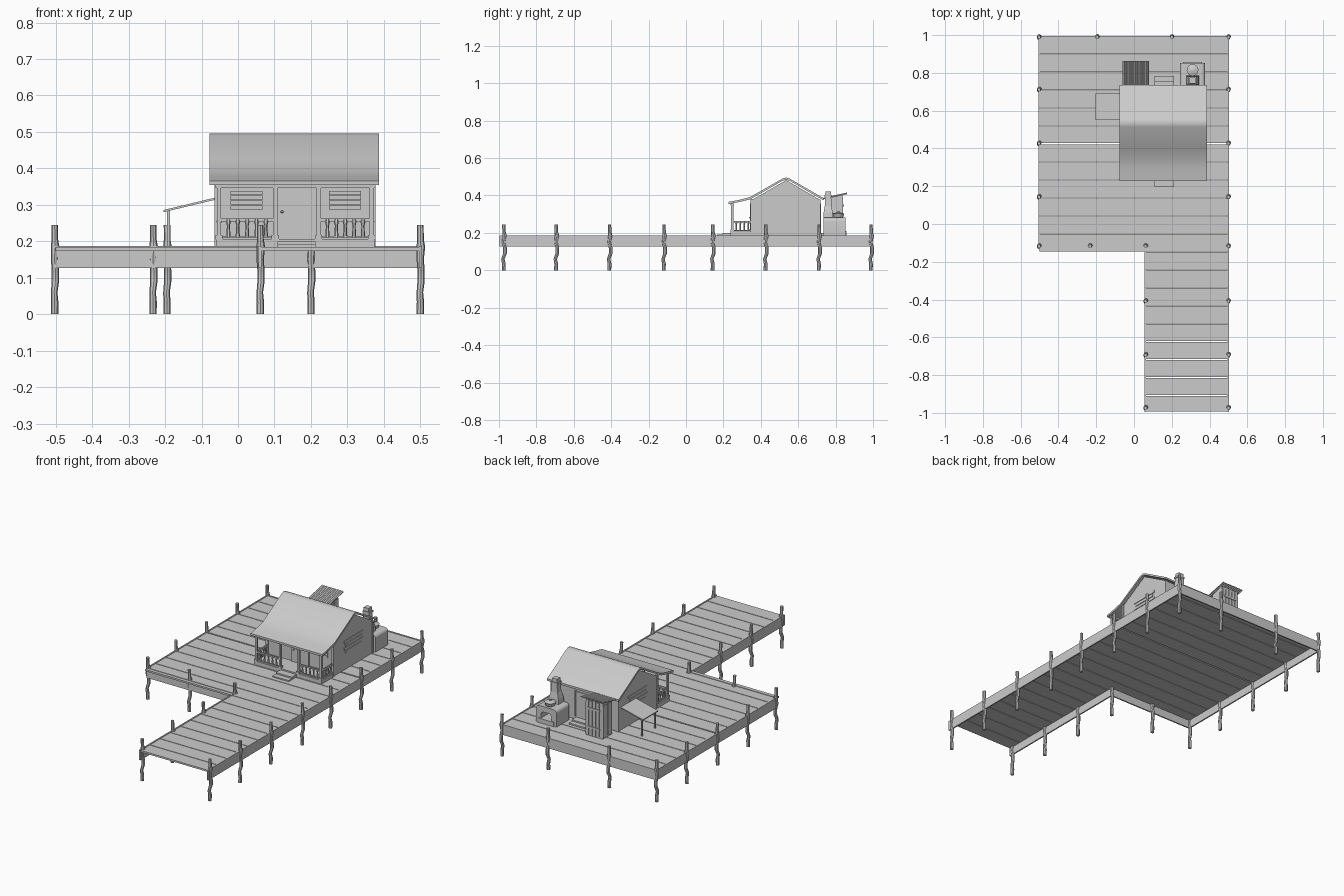
import bpy, bmesh, math
from mathutils import Vector

if "Cube" in bpy.data.objects:
    bpy.data.objects.remove(bpy.data.objects["Cube"])


def finish(name, bm, smooth=False):
    bmesh.ops.recalc_face_normals(bm, faces=bm.faces)
    me = bpy.data.meshes.new(name)
    bm.to_mesh(me)
    bm.free()
    ob = bpy.data.objects.new(name, me)
    bpy.context.collection.objects.link(ob)
    if smooth:
        bpy.ops.object.select_all(action='DESELECT')
        ob.select_set(True)
        bpy.context.view_layer.objects.active = ob
        bpy.ops.object.shade_smooth_by_angle(angle=math.radians(40))
    return ob


def prism(name, axis, profile, a, b, smooth=False):
    """Extrude a 2D profile along x (profile = y,z) or y (profile = x,z)."""
    bm = bmesh.new()
    at = (lambda p, t: (t, p[0], p[1])) if axis == 'x' else (lambda p, t: (p[0], t, p[1]))
    lo = [bm.verts.new(at(p, a)) for p in profile]
    hi = [bm.verts.new(at(p, b)) for p in profile]
    bm.faces.new(lo)
    bm.faces.new(hi)
    for i in range(len(lo)):
        j = (i + 1) % len(lo)
        bm.faces.new((lo[i], lo[j], hi[j], hi[i]))
    return finish(name, bm, smooth)


def box(name, x0, x1, y0, y1, z0, z1):
    return prism(name, 'x', [(y0, z0), (y1, z0), (y1, z1), (y0, z1)], x0, x1)


def lathe(name, rings, sides=8, smooth=True):
    """Stack of rings (x, y, z, radius) skinned and capped."""
    bm = bmesh.new()
    loops = [[bm.verts.new((x + r * math.cos(k * math.tau / sides),
                            y + r * math.sin(k * math.tau / sides), z))
              for k in range(sides)] for x, y, z, r in rings]
    for lo, hi in zip(loops, loops[1:]):
        for k in range(sides):
            j = (k + 1) % sides
            bm.faces.new((lo[k], lo[j], hi[j], hi[k]))
    bm.faces.new(loops[0])
    bm.faces.new(loops[-1])
    return finish(name, bm, smooth)


def sheet(profile, t):
    """Give an open profile a thickness downwards."""
    return profile + [(u, v - t) for u, v in reversed(profile)]


# deck boards across the L shape
pitch = 0.0951
y = 0.992
while y > -0.98:
    y0 = max(y - pitch, -0.996)
    if y0 < -0.75:
        y0 = max(y0, -0.996)
    x0 = -0.5 if y > -0.09 else 0.06
    gap = 0.008 if abs(y0 - 0.42) < 0.03 else 0.004
    box("deck_board", x0, 0.5, y0 + gap, y, 0.174, 0.184)
    y = y0

# skirt beams, open at the pier end
W = 0.008
for x0, x1, y0, y1 in [(0.496, 0.504, -0.996, 0.994), (-0.506, -0.498, -0.126, 0.994),
                       (-0.506, 0.504, 0.986, 0.994), (-0.506, 0.064, -0.126, -0.118),
                       (0.056, 0.064, -0.996, -0.118)]:
    box("skirt_beam", x0, x1, y0, y1, 0.127, 0.187)

# crooked piles
sway = [(0, 0, .010), (.035, .001, .010), (.06, -.004, .009), (.09, .007, .010), (.12, .007, .010),
        (.15, -.001, .010), (.185, .005, .012), (.205, .002, .009), (.245, .001, .009)]
piles = [(0.5, v) for v in (.988, .71, .425, .142, -.119, -.41, -.695, -.975)]
piles += [(-0.503, v) for v in (.988, .71, .425, .142, -.119)]
piles += [(-.195, .988), (.2, .988), (-.233, -.119)]
piles += [(0.061, v) for v in (-.119, -.41, -.695, -.975)]
for px, py in piles:
    lathe("pile", [(px + .3 * d, py + d, z, r) for z, d, r in sway], 8)

# house body, porch floor and roof
prism("house_walls", 'x', [(.352, .187), (.715, .187), (.715, .378), (.535, .482), (.352, .376)], -.06, .373)
box("porch_floor", -.06, .375, .237, .355, .185, .207)
prism("roof", 'x', sheet([(.228, .366), (.29, .378), (.342, .391), (.40, .424), (.515, .490),
                          (.535, .496), (.555, .490), (.735, .386)], .012), -.078, .387, True)
for x in (-.06, .365):
    box("corner_board", x - .004, x + .012, .346, .358, .187, .38)
    box("corner_board_back", x - .004, x + .012, .708, .719, .187, .378)
box("porch_beam", -.06, .373, .240, .254, .348, .36)

# porch posts with plinths
posts = (-.052, .102, .221, .367)
for x in posts:
    box("porch_post", x - .006, x + .006, .241, .253, .2, .36)
    box("post_foot", x - .010, x + .010, .237, .257, .205, .218)
    box("post_cap", x - .010, x + .010, .238, .256, .346, .354)


# railings with turned balusters
def baluster(x, y):
    lathe("baluster", [(x, y, .212, .006), (x, y, .228, .005), (x, y, .243, .004),
                       (x, y, .254, .007), (x, y, .262, .005)], 6)


for a, b in ((posts[0], posts[1]), (posts[2], posts[3])):
    box("porch_rail", a, b, .244, .250, .254, .263)
    box("porch_low_rail", a, b, .244, .250, .209, .215)
    for k in range(1, 6):
        baluster(a + (b - a) * k / 6, .247)
for x in (posts[0], posts[3]):
    box("side_rail", x - .003, x + .003, .247, .355, .254, .263)
    box("side_low_rail", x - .003, x + .003, .247, .355, .209, .215)
    for k in range(1, 5):
        baluster(x, .247 + .108 * k / 5)

# front and back doors
for name, y0, y1 in (("front_door", .346, .355), ("back_door", .712, .719)):
    box(name, .112, .211, y0, y1, .207, .352)
    for x in (.106, .211):
        box("door_jamb", x, x + .006, y0 - .003, y1 + .003, .207, .357)
lathe("door_knob", [(.121, .342, .277, .002), (.121, .342, .281, .005), (.121, .342, .285, .002)], 8)

# slatted shutters on the front and gables
for k in range(4):
    z = .287 + k * .0135
    for x in (-.02, .25):
        box("front_shutter", x, x + .087, .347, .353, z, z + .011)
    d = .012 * (k % 2)
    for x in (-.064, .371):
        box("gable_shutter", x, x + .006, .46 - d, .61 + d, .283 + k * .02, .297 + k * .02)

# front and back steps
box("front_step_high", .108, .212, .196, .237, .184, .199)
box("front_step_low", .108, .212, .165, .198, .184, .191)
box("back_step_high", .108, .212, .715, .755, .184, .200)
box("back_step_low", .108, .212, .755, .783, .184, .192)

# side awning on two legs
prism("awning", 'y', sheet([(-.204, .286), (-.058, .321)], .006), .55, .69)
for y in (.56, .68):
    box("awning_leg", -.195, -.187, y - .004, y + .004, .184, .284)

# outhouse with plank walls and ribbed roof
prism("outhouse", 'x', [(.752, .184), (.836, .184), (.836, .405), (.752, .383)], -.046, .064)
for k in range(5):
    x = -.046 + k * .022
    box("outhouse_plank", x + .001, x + .020, .834, .840, .187 + .004 * (k % 2), .395 - .006 * (k % 2))
for k in range(4):
    y = .754 + k * .021
    for x in (-.049, .062):
        box("outhouse_side_plank", x, x + .005, y, y + .019, .188 + .005 * (k % 2), .378)
for z in (.23, .34):
    box("outhouse_brace", -.03, .05, .838, .844, z, z + .012)
ribs = [(-.06 + k * .14 / 24, .004 * (k % 2)) for k in range(25)]
roof = prism("outhouse_roof", 'y', sheet(ribs, .005), .735, .862, False)
for v in roof.data.vertices:
    v.co.z += .384 + (v.co.y - .735) * .22

# outdoor oven: rounded hood with an open mouth facing back
arc = [(math.cos(a), math.sin(a)) for a in (math.radians(10 * k) for k in range(10))]
right = [(.355 + .022 * c, .262 + .02 * s) for c, s in arc]
left = [(.620 - x, z) for x, z in reversed(right)]
mouth = [(.275, .184), (.275, .238), (.288, .250), (.332, .250), (.345, .238), (.345, .184)]
prism("oven_hood", 'y', [(.377, .184)] + right + left + [(.243, .184)] + mouth, .735, .852, True)
box("oven_back", .26, .36, .735, .775, .184, .265)
box("oven_hearth", .26, .36, .74, .857, .184, .21)

# oven chimney
bm = bmesh.new()
rows = []
for z, w, d in ((.27, .034, .026), (.31, .031, .024), (.345, .021, .018), (.40, .017, .016), (.422, .016, .015)):
    rows.append([bm.verts.new((.31 + sx * w, .760 + sy * d, z)) for sx, sy in ((-1, -1), (1, -1), (1, 1), (-1, 1))])
for lo, hi in zip(rows, rows[1:]):
    for k in range(4):
        bm.faces.new((lo[k], lo[(k + 1) % 4], hi[(k + 1) % 4], hi[k]))
bm.faces.new(rows[0])
bm.faces.new(rows[-1])
finish("oven_chimney", bm)
box("chimney_collar", .288, .332, .74, .78, .392, .402)

# cooking pot with lid
P = (.31, .815)
lathe("pot", [(*P, .28, .022), (*P, .288, .028), (*P, .300, .029), (*P, .303, .031), (*P, .306, .022),
              (*P, .310, .006), (*P, .316, .006)], 16)
